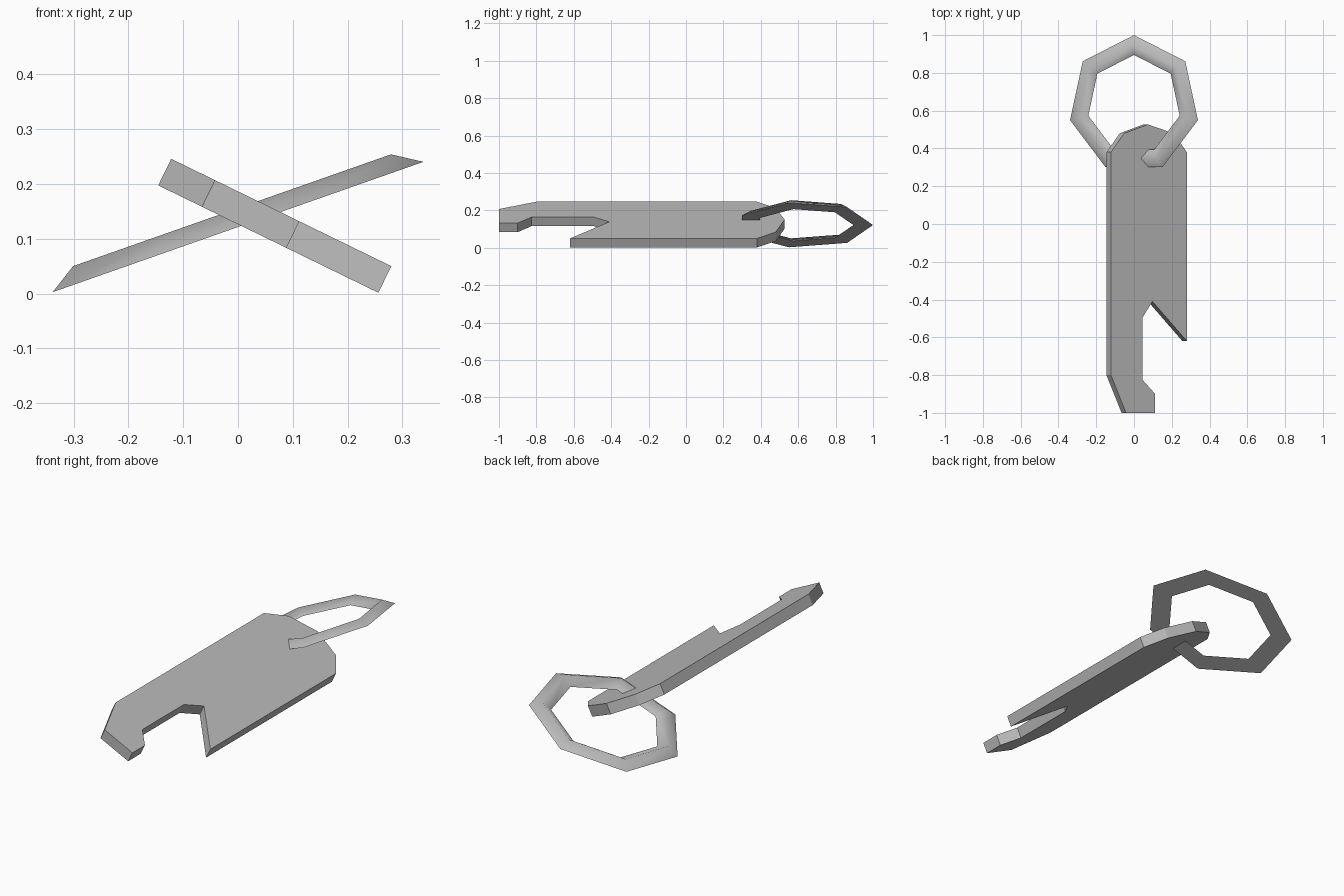
import bpy
import bmesh
from math import atan2, cos, sin, pi, radians
from mathutils import Matrix

cube = bpy.data.objects.get("Cube")
if cube:
    bpy.data.objects.remove(cube, do_unlink=True)

# Single plain metal colour
GREY = (0.5, 0.5, 0.5, 1.0)
metal = bpy.data.materials.new("grey metal")
metal.use_nodes = True
metal.diffuse_color = GREY
metal.node_tree.nodes["Principled BSDF"].inputs["Base Color"].default_value = GREY


def add_object(name, bm, matrix):
    bmesh.ops.recalc_face_normals(bm, faces=bm.faces)
    bm.transform(matrix)
    mesh = bpy.data.meshes.new(name)
    bm.to_mesh(mesh)
    bm.free()
    mesh.materials.append(metal)
    obj = bpy.data.objects.new(name, mesh)
    bpy.context.collection.objects.link(obj)
    return obj


# Opener plate: flat outline (x across, y along), extruded down, rolled to the right
PLATE_ROLL = atan2(0.196, 0.402)
THICKNESS = 0.054
LEFT_X, TOP_Z = -0.122, 0.246
outline = [
    (-0.122, -0.80), (-0.042, -1.0), (0.112, -1.0), (0.112, -0.90),
    (0.045, -0.825), (0.045, -0.495), (0.098, -0.41), (0.28, -0.62),
    (0.28, 0.38), (0.21, 0.48), (0.074, 0.527), (-0.052, 0.48), (-0.122, 0.38),
]
bm = bmesh.new()
stretch = 1 / cos(PLATE_ROLL)
face = bm.faces.new([bm.verts.new(((x - LEFT_X) * stretch, y, 0)) for x, y in outline])
extruded = bmesh.ops.extrude_face_region(bm, geom=[face], use_keep_orig=True)
lower = [v for v in extruded["geom"] if isinstance(v, bmesh.types.BMVert)]
bmesh.ops.translate(bm, verts=lower, vec=(0, 0, -THICKNESS))
add_object("opener_plate", bm,
           Matrix.Translation((LEFT_X, 0, TOP_Z)) @ Matrix.Rotation(PLATE_ROLL, 4, "Y"))

# Key ring: seven-sided loop with a flat underside and a ridge on top
SIDES = 7
section = [(0.368, 0), (0.3155, 0.0325), (0.263, 0)]
bm = bmesh.new()
loops = []
for i in range(SIDES):
    a = pi / 2 + 2 * pi * i / SIDES
    loops.append([bm.verts.new((r * cos(a), r * sin(a), z)) for r, z in section])
for i, loop in enumerate(loops):
    following = loops[(i + 1) % SIDES]
    for j in range(3):
        k = (j + 1) % 3
        bm.faces.new((loop[j], following[j], following[k], loop[k]))
ring = add_object("key_ring", bm,
                  Matrix.Translation((0, 0.632, 0.1215)) @ Matrix.Rotation(-atan2(0.239, 0.68), 4, "Y"))

# Soft ridge, crisp rim
bpy.ops.object.select_all(action="DESELECT")
ring.select_set(True)
bpy.context.view_layer.objects.active = ring
bpy.ops.object.shade_smooth_by_angle(angle=radians(80))
